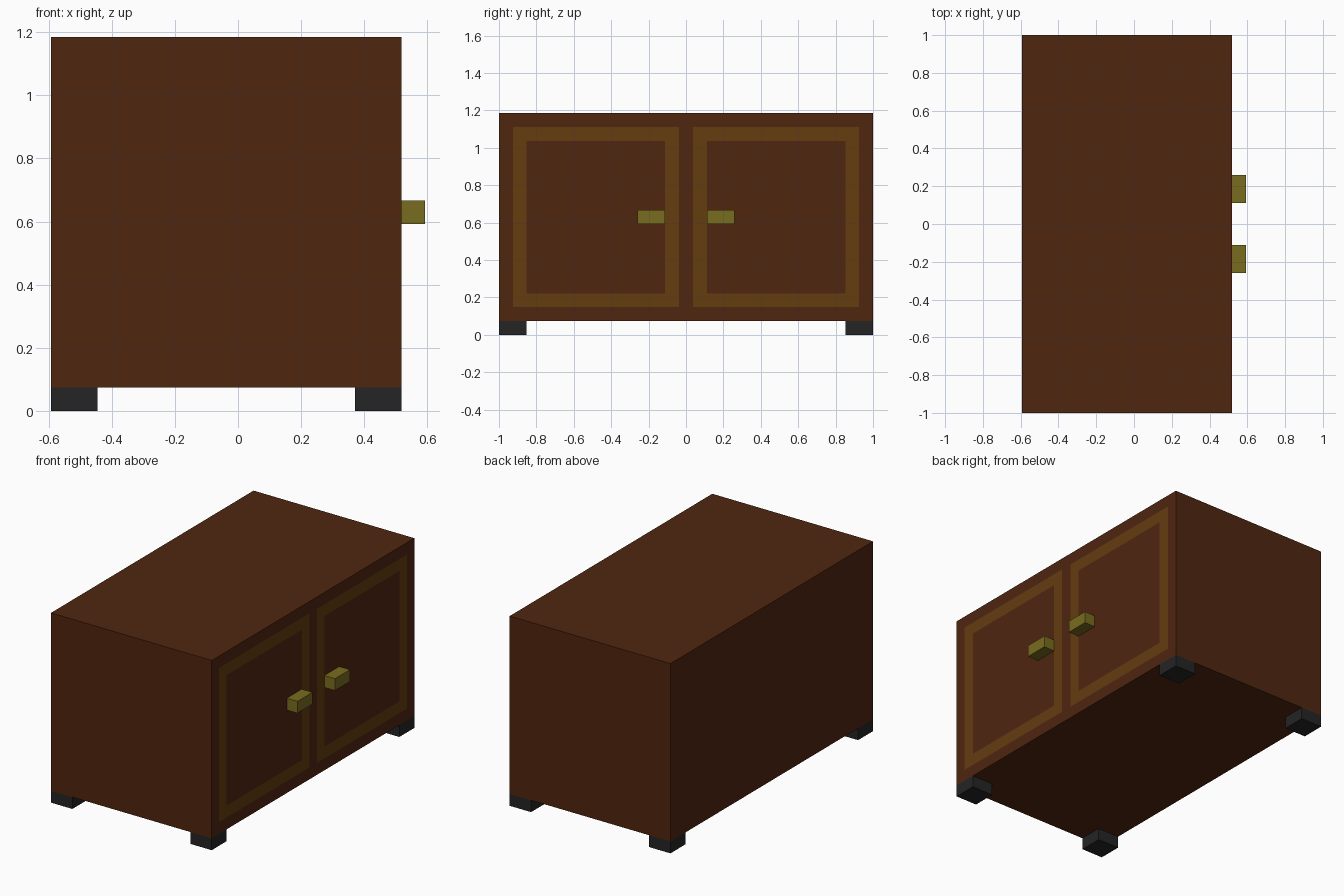
import bpy, bmesh
from mathutils import Vector

if "Cube" in bpy.data.objects:
    bpy.data.objects.remove(bpy.data.objects["Cube"])

U = 2 / 27                      # modelling grid unit
X0, X1 = -8 * U, 7 * U          # back and door faces
Z0, Z1 = U, 16 * U              # bottom and top of the case


def material(name, rgb):
    m = bpy.data.materials.new(name)
    m.diffuse_color = (*rgb, 1)
    m.use_nodes = True
    m.node_tree.nodes["Principled BSDF"].inputs["Base Color"].default_value = m.diffuse_color
    return m


wood = material("dark_wood", (0.08, 0.019, 0.005))
trim = material("light_trim", (0.13, 0.045, 0.005))
brass = material("brass", (0.19, 0.15, 0.013))
black = material("black_foot", (0.018, 0.018, 0.018))


def box(name, lo, hi, mat):
    lo, hi = Vector(lo), Vector(hi)
    bm = bmesh.new()
    bmesh.ops.create_cube(bm, size=1)
    for v in bm.verts:
        v.co = (lo + hi) / 2 + v.co * (hi - lo)
    mesh = bpy.data.meshes.new(name)
    bm.to_mesh(mesh)
    bm.free()
    mesh.materials.append(mat)
    ob = bpy.data.objects.new(name, mesh)
    bpy.context.collection.objects.link(ob)
    return ob


# Case, with the door side sliced so the trim lies flush in it
body = box("cabinet_body", (X0, -1, Z0), (X1, 1, Z1), wood)
body.data.materials.append(trim)
bm = bmesh.new()
bm.from_mesh(body.data)


def slice_doors(co, no):
    faces = [f for f in bm.faces if f.normal.x > 0.9]
    edges = {e for f in faces for e in f.edges}
    verts = {v for f in faces for v in f.verts}
    bmesh.ops.bisect_plane(bm, geom=[*verts, *edges, *faces],
                           plane_co=co, plane_no=no)
    bm.normal_update()


for y in (0.5, 1.5, 11.5, 12.5):
    for s in (-1, 1):
        slice_doors((0, s * y * U, 0), (0, 1, 0))
for z in (2, 3, 14, 15):
    slice_doors((0, 0, z * U), (0, 0, 1))

# Colour the rectangular trim around each door panel
for f in bm.faces:
    if f.normal.x > 0.9:
        c = f.calc_center_median() / U
        y, z = abs(c.y), c.z
        outer = 0.5 < y < 12.5 and 2 < z < 15
        inner = 1.5 < y < 11.5 and 3 < z < 14
        f.material_index = int(outer and not inner)
bm.to_mesh(body.data)
bm.free()

# Handles and feet, mirrored across the middle
for side, s in (("left", -1), ("right", 1)):
    a, b = sorted((s * 1.5 * U, s * 3.5 * U))
    box(f"{side}_handle", (X1, a, 8 * U), (X1 + U, b, 9 * U), brass)
    a, b = sorted((s * (1 - 2 * U), s))
    for end, x in (("back", X0), ("door", X1 - 2 * U)):
        box(f"{side}_{end}_foot", (x, a, 0), (x + 2 * U, b, Z0), black)
